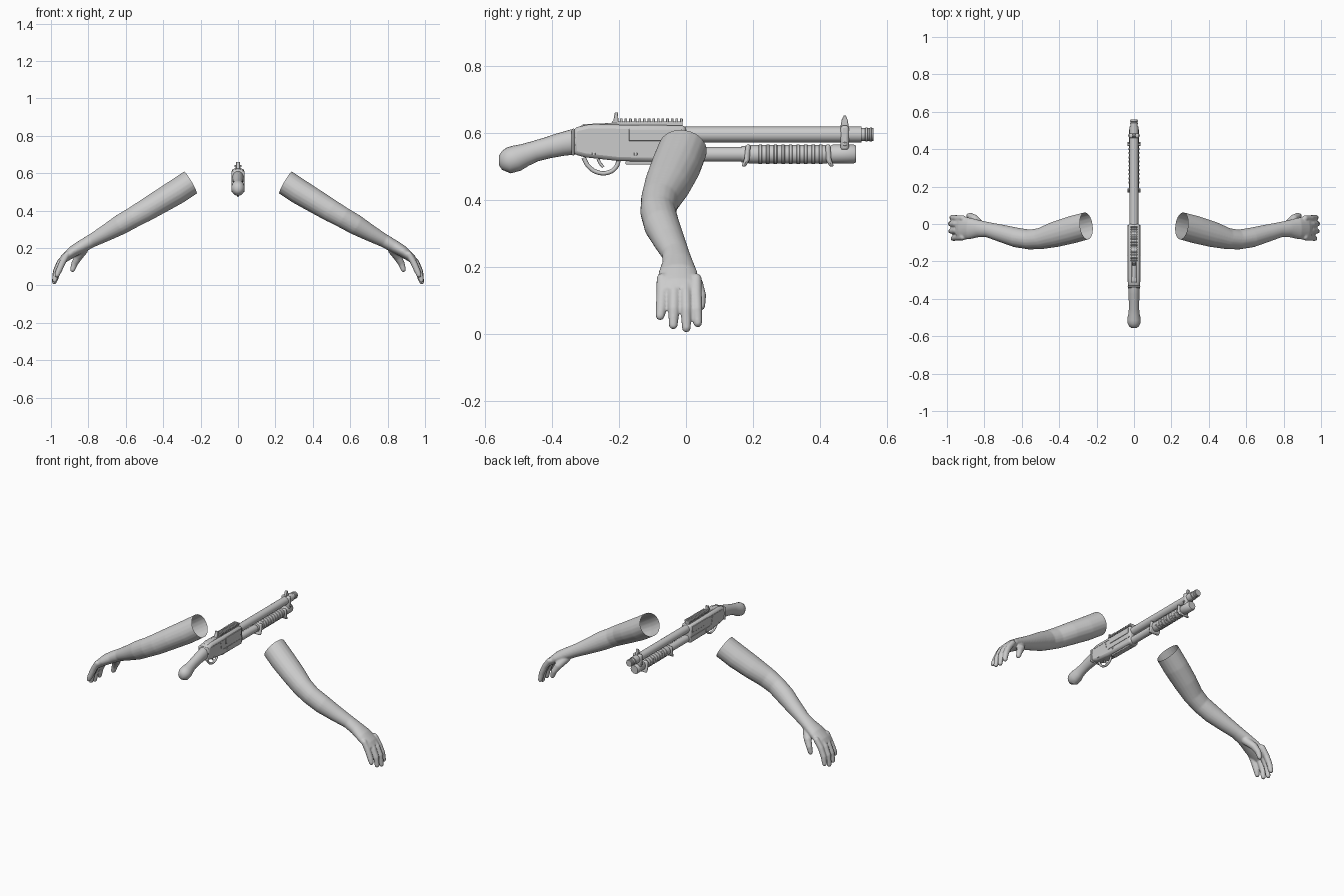
import bpy, bmesh, math
from mathutils import Vector, Matrix

cube = bpy.data.objects.get("Cube")
if cube:
    bpy.data.objects.remove(cube, do_unlink=True)

grey = bpy.data.materials.new("plain grey")
grey.use_nodes = True
colour = (0.6, 0.6, 0.6, 1)
grey.diffuse_color = colour
grey.node_tree.nodes["Principled BSDF"].inputs["Base Color"].default_value = colour


def finish(bm, name, smooth=35, bevel=0, fix=True):
    if fix:
        bmesh.ops.recalc_face_normals(bm, faces=bm.faces)
    mesh = bpy.data.meshes.new(name)
    bm.to_mesh(mesh)
    bm.free()
    ob = bpy.data.objects.new(name, mesh)
    mesh.materials.append(grey)
    bpy.context.collection.objects.link(ob)
    if bevel:
        mod = ob.modifiers.new("bevel", "BEVEL")
        mod.width, mod.segments, mod.limit_method = bevel, 2, "ANGLE"
    bpy.ops.object.select_all(action="DESELECT")
    ob.select_set(True)
    bpy.context.view_layer.objects.active = ob
    bpy.ops.object.shade_smooth_by_angle(angle=math.radians(smooth))
    return ob


def loft(bm, stations, sides=20):
    """Closed tube through (x, y, z, half width, half thickness) stations."""
    pts = [Vector(s[:3]) for s in stations]
    rings = []
    for i, s in enumerate(stations):
        t = (pts[min(i + 1, len(pts) - 1)] - pts[max(i - 1, 0)]).normalized()
        ref = Vector((1, 0, 0)) if abs(t.y) > 0.7 else Vector((0, 1, 0))
        u = (ref - t * ref.dot(t)).normalized()
        v = t.cross(u)
        rings.append([bm.verts.new(pts[i] + u * s[3] * math.cos(a) + v * s[4] * math.sin(a))
                      for a in (2 * math.pi * k / sides for k in range(sides))])
    for a, b in zip(rings, rings[1:]):
        for k in range(sides):
            j = (k + 1) % sides
            bm.faces.new((a[k], a[j], b[j], b[k]))
    bm.faces.new(rings[0][::-1])
    bm.faces.new(rings[-1])


def ball(bm, p, r):
    bmesh.ops.create_uvsphere(bm, u_segments=14, v_segments=8, radius=r,
                              matrix=Matrix.Translation(p))


def box(name, x, y, z, bevel=0.0):
    """Box from (min, max) pairs."""
    bm = bmesh.new()
    size = Matrix.Diagonal((x[1] - x[0], y[1] - y[0], z[1] - z[0], 1))
    mid = Matrix.Translation([(a + b) / 2 for a, b in (x, y, z)])
    bmesh.ops.create_cube(bm, size=1, matrix=mid @ size)
    return finish(bm, name, bevel=bevel)


def side_profile(name, points, half, bevel=0.0):
    """Side outline in y, z, extruded across x."""
    bm = bmesh.new()
    face = bm.faces.new([bm.verts.new((-half, y, z)) for y, z in points])
    ext = bmesh.ops.extrude_face_region(bm, geom=[face])["geom"]
    bmesh.ops.translate(bm, vec=(2 * half, 0, 0),
                        verts=[g for g in ext if isinstance(g, bmesh.types.BMVert)])
    return finish(bm, name, bevel=bevel)


def turned(name, z, steps):
    """Round part along y from (y, radius) steps."""
    bm = bmesh.new()
    loft(bm, [(0, y, z, r, r) for y, r in steps], 24)
    return finish(bm, name)


def wire(name, points, radius):
    curve = bpy.data.curves.new(name, "CURVE")
    curve.dimensions = "3D"
    curve.bevel_depth, curve.bevel_resolution, curve.resolution_u = radius, 2, 6
    curve.use_fill_caps = True
    spline = curve.splines.new("BEZIER")
    spline.bezier_points.add(len(points) - 1)
    for bp, (y, z) in zip(spline.bezier_points, points):
        bp.co = (0, y, z)
        bp.handle_left_type = bp.handle_right_type = "AUTO"
    curve.materials.append(grey)
    ob = bpy.data.objects.new(name, curve)
    bpy.context.collection.objects.link(ob)


# Arm, palm and fingers blended into one skin, left open at the upper end
bm = bmesh.new()
loft(bm, [(.20, .00, .585, .072, .068), (.255, -.01, .55, .073, .068),
          (.33, -.03, .50, .074, .068), (.42, -.055, .446, .069, .064),
          (.50, -.078, .398, .057, .060), (.56, -.083, .364, .053, .056),
          (.63, -.072, .324, .053, .054), (.71, -.050, .278, .047, .044),
          (.78, -.031, .240, .041, .036), (.83, -.025, .212, .046, .034),
          (.88, -.024, .183, .058, .031), (.925, -.022, .148, .062, .024),
          (.945, -.022, .128, .058, .017)])
fingers = [(-.071, -.077, .042, -.012), (-.036, -.038, .015, 0),
           (-.001, .001, .006, .002), (.030, .035, .021, -.006)]
for base, tip, low, out in fingers:
    joints = [(.915, base, .165, .017, .017), (.951 + out, base, .122, .0175, .0175),
              (.972 + out, (base + tip) / 2, .075, .0165, .0165),
              (.980 + out, tip, low + .013, .0135, .0135)]
    loft(bm, joints, 14)
    for j in joints:
        ball(bm, j[:3], j[3])
thumb = [(.825, -.005, .190, .024, .024), (.855, .030, .150, .022, .022),
         (.875, .043, .115, .0175, .0175), (.884, .044, .085, .014, .014)]
loft(bm, thumb, 14)
for j in thumb:
    ball(bm, j[:3], j[3])
raw = finish(bm, "arm_source")
mod = raw.modifiers.new("blend", "REMESH")
mod.mode, mod.voxel_size = "VOXEL", .0045
mod = raw.modifiers.new("relax", "SMOOTH")
mod.iterations, mod.factor = 5, .5
skin = bpy.data.meshes.new_from_object(
    raw.evaluated_get(bpy.context.evaluated_depsgraph_get()))
bpy.data.objects.remove(raw, do_unlink=True)
for name, side in (("left_arm", 1), ("right_arm", -1)):
    bm = bmesh.new()
    bm.from_mesh(skin)
    bmesh.ops.bisect_plane(bm, geom=bm.verts[:] + bm.edges[:] + bm.faces[:],
                           plane_co=(.255, -.01, .55), plane_no=(-.86, .12, .5),
                           clear_outer=True)
    if side < 0:
        bmesh.ops.scale(bm, vec=(-1, 1, 1), verts=bm.verts)
        bmesh.ops.reverse_faces(bm, faces=bm.faces)
    finish(bm, name, smooth=60, fix=False)

# Bird-head grip
bm = bmesh.new()
loft(bm, [(0, -.557, .518, .012, .014), (0, -.548, .518, .026, .028),
          (0, -.528, .518, .036, .039), (0, -.505, .524, .036, .039),
          (0, -.48, .534, .030, .034), (0, -.45, .545, .027, .031),
          (0, -.41, .556, .028, .032), (0, -.37, .566, .030, .035),
          (0, -.335, .573, .031, .038), (0, -.325, .574, .031, .038)])
finish(bm, "grip")

# Receiver with side plates
side_profile("receiver", [(-.337, .537), (-.30, .527), (-.20, .516), (0, .512), (0, .622),
                          (-.29, .625), (-.325, .617), (-.337, .610)], .032, .012)
side_profile("grip_collar", [(-.341, .533), (-.332, .531), (-.332, .614), (-.341, .611)],
             .034, .008)
side_profile("lower_side_plate", [(-.20, .555), (-.21, .60), (-.216, .60), (-.208, .553),
                                  (-.19, .546), (-.005, .546), (-.005, .552), (-.185, .552)], .034)
side_profile("receiver_ridge", [(-.31, .603), (-.17, .603), (-.17, .607), (-.31, .607)], .0335)
box("ejection_cover", (-.035, .035), (-.17, -.012), (.576, .612), .002)
box("loading_gate", (-.016, .016), (-.18, -.03), (.505, .516), .003)
for y in (-.275, -.15):
    box("receiver_pin", (-.0345, .0345), (y - .005, y + .005), (.532, .542), .002)

# Sight rail and rear sight
box("rail_base", (-.014, .014), (-.205, -.01), (.618, .634))
for i in range(14):
    y = -.197 + i * .0138
    box("rail_tooth", (-.019, .019), (y, y + .008), (.632, .643), .0015)
side_profile("rear_sight", [(-.228, .622), (-.216, .638), (-.212, .661), (-.203, .661),
                            (-.200, .622)], .010, .002)
side_profile("rear_sight_ramp", [(-.33, .61), (-.305, .626), (-.23, .629), (-.20, .629),
                                 (-.20, .615)], .013, .003)

# Trigger and its guard
wire("trigger_guard", [(-.305, .526), (-.290, .500), (-.262, .482), (-.228, .483),
                       (-.207, .500), (-.200, .522)], .0065)
wire("trigger", [(-.262, .522), (-.255, .508), (-.246, .498)], .0045)

# Barrel, muzzle rings and hollow bore
turned("barrel", .595, [(-.02, .0235), (.522, .0235), (.522, .019), (.548, .019)])
for y in (.533, .546):
    turned("muzzle_ring", .595, [(y, .018), (y + .002, .0215), (y + .007, .0215), (y + .009, .018)])
turned("muzzle_lip", .595, [(.546, .019), (.559, .019), (.559, .014), (.548, .014)])

# Magazine tube, pump handle and end cap
turned("magazine_tube", .536, [(-.02, .022), (.44, .022)])
turned("pump_handle", .536, [(.165, .024), (.19, .027), (.20, .028), (.415, .028), (.43, .025)])
for i in range(9):
    y = .215 + i * .0225
    turned("pump_rib", .536, [(y, .027), (y + .003, .0295), (y + .010, .0295), (y + .013, .027)])
turned("magazine_cap", .537, [(.43, .024), (.437, .028), (.50, .028), (.507, .024)])

# Hand stops at both ends of the pump handle
for name, y, lean in (("rear_hand_stop", .178, .016), ("front_hand_stop", .428, -.016)):
    side_profile(name, [(y - .007 - lean * .4, .499), (y + .007 - lean * .4, .499),
                        (y + .008 + lean * .2, .52), (y + .008 + lean * .4, .566),
                        (y - .006 + lean * .4, .566), (y - .008 + lean * .2, .52)],
                 .036, .010)

# Barrel clamp and front sight
box("barrel_clamp", (-.028, .028), (.460, .485), (.548, .622), .008)
box("clamp_screw", (-.033, .033), (.467, .478), (.561, .572), .003)
side_profile("front_sight", [(.460, .618), (.485, .618), (.481, .640), (.476, .652),
                             (.470, .652), (.464, .640)], .008, .002)
